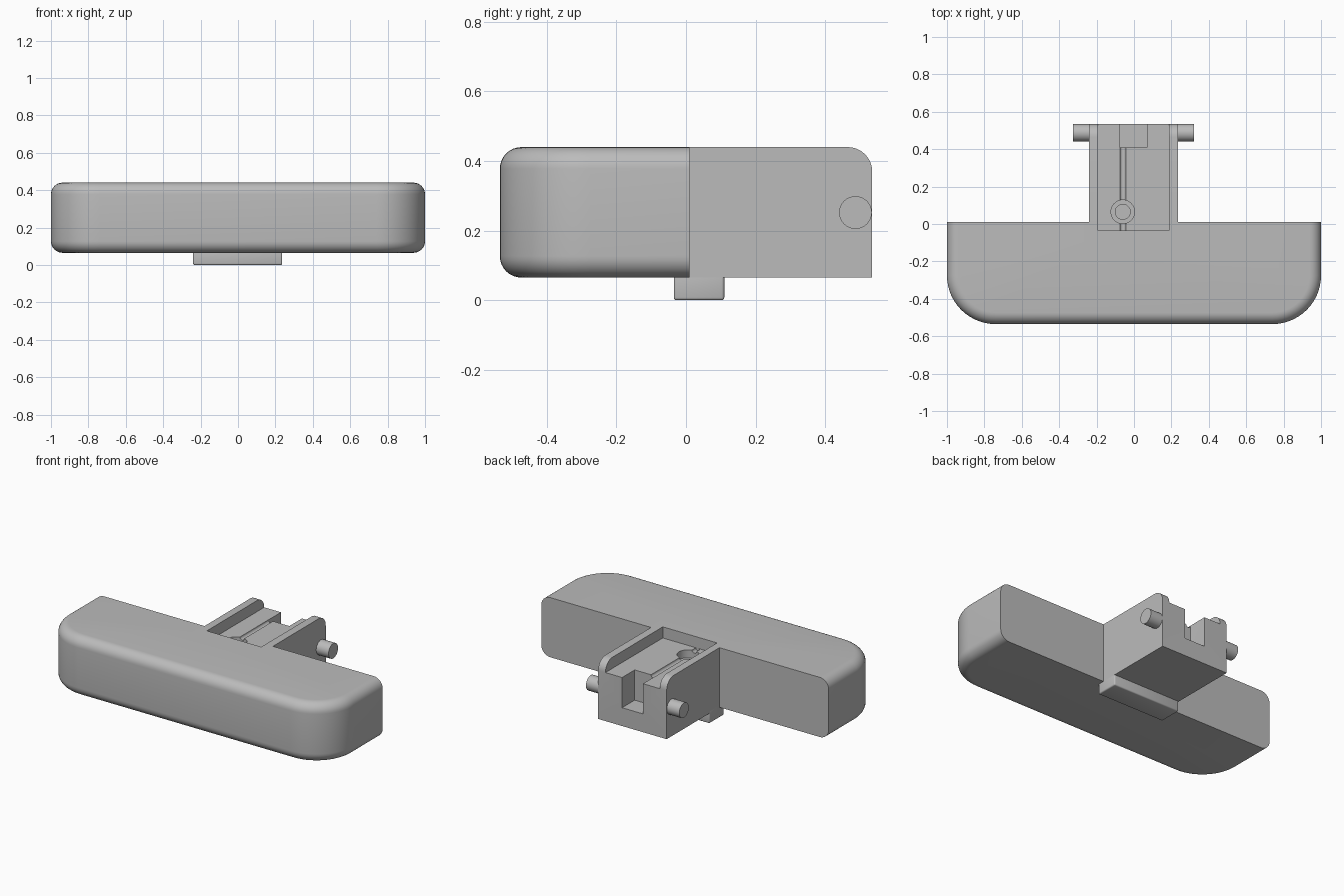
import bpy, bmesh
from math import sin, cos, pi, radians

cube = bpy.data.objects.get("Cube")
if cube:
    bpy.data.objects.remove(cube, do_unlink=True)

grey = bpy.data.materials.new("plain grey")
grey.use_nodes = True
grey.diffuse_color = (0.5, 0.5, 0.5, 1)
grey.node_tree.nodes["Principled BSDF"].inputs["Base Color"].default_value = (0.5, 0.5, 0.5, 1)

BOTTOM, TOP, BACK, FLOOR = 0.065, 0.44, 0.535, 0.37
LEFT, RIGHT = 0.236, -0.24          # sides of the mounting block


def loft(name, rings):
    """Skin a stack of equal closed rings and cap both ends."""
    bm = bmesh.new()
    rows = [[bm.verts.new(p) for p in ring] for ring in rings]
    for a, b in zip(rows, rows[1:]):
        for i in range(len(a)):
            j = (i + 1) % len(a)
            bm.faces.new((a[i], a[j], b[j], b[i]))
    bm.faces.new(rows[0][::-1])
    bm.faces.new(rows[-1])
    bmesh.ops.recalc_face_normals(bm, faces=bm.faces[:])
    mesh = bpy.data.meshes.new(name)
    bm.to_mesh(mesh)
    bm.free()
    mesh.materials.append(grey)
    ob = bpy.data.objects.new(name, mesh)
    bpy.context.collection.objects.link(ob)
    return ob


def box(name, x0, x1, y0, y1, z0, z1):
    return loft(name, [[(x0, y0, z), (x1, y0, z), (x1, y1, z), (x0, y1, z)] for z in (z0, z1)])


def circle(r, n):
    return [(r * cos(2 * pi * i / n), r * sin(2 * pi * i / n)) for i in range(n)]


def rod_x(name, x0, x1, y, z, r, n=40):
    return loft(name, [[(x, y + a, z + b) for a, b in circle(r, n)] for x in (x0, x1)])


def rod_z(name, x, y, z0, z1, r, n=40):
    return loft(name, [[(x + a, y + b, z) for a, b in circle(r, n)] for z in (z0, z1)])


def apply_modifier(ob, mod):
    bpy.context.view_layer.objects.active = ob
    bpy.ops.object.modifier_apply(modifier=mod.name)


def combine(ob, other, operation):
    mod = ob.modifiers.new(operation, 'BOOLEAN')
    mod.operation, mod.solver, mod.object = operation, 'EXACT', other
    apply_modifier(ob, mod)
    bpy.data.objects.remove(other, do_unlink=True)


def smooth(ob):
    bpy.ops.object.select_all(action='DESELECT')
    ob.select_set(True)
    bpy.context.view_layer.objects.active = ob
    bpy.ops.object.shade_smooth_by_angle(angle=radians(30))


# Main bar: flat back, rounded front corners and rolled edges
def bar_ring(inset, z, corner=0.26, steps=14):
    r, cx, cy = corner - inset, 1 - corner, -BACK + corner
    arc = [(cx + r * cos(t), cy - r * sin(t), z)
           for t in (pi / 2 * i / steps for i in range(steps + 1))]
    right_half = [(1 - inset, 0.01, z)] + arc
    return right_half + [(-x, y, z) for x, y, z in reversed(right_half)]


edge, steps = 0.062, 8
angles = [pi / 2 * i / steps for i in range(steps + 1)]
rings = [bar_ring(edge * (1 - sin(t)), BOTTOM + edge * (1 - cos(t))) for t in angles]
rings += [bar_ring(edge * (1 - sin(t)), TOP - edge * (1 - cos(t))) for t in reversed(angles)]
body = loft("body", rings)

# Mounting block with a rounded upper back edge
round_r = 0.07
profile = [(-0.1, BOTTOM), (BACK, BOTTOM)]
profile += [(BACK - round_r + round_r * cos(t), TOP - round_r + round_r * sin(t)) for t in angles]
profile += [(-0.1, TOP)]
block = loft("mounting_block", [[(x, y, z) for y, z in profile] for x in (RIGHT, LEFT)])
combine(body, block, 'UNION')

# Recess, rear notch, groove and stepped hole
hole_x, hole_y = -0.06, 0.065
combine(body, box("recess_cutter", -0.192, 0.186, -0.035, 0.7, FLOOR, 0.6), 'DIFFERENCE')
combine(body, box("notch_cutter", -0.075, 0.07, 0.41, 0.7, 0.18, 0.6), 'DIFFERENCE')
groove = loft("groove_cutter", [[(hole_x + a, y, FLOOR + b) for a, b in circle(0.016, 16)]
                                for y in (-0.034, 0.45)])
combine(body, groove, 'DIFFERENCE')
combine(body, rod_z("wide_hole_cutter", hole_x, hole_y, 0.32, 0.5, 0.063), 'DIFFERENCE')
combine(body, rod_z("deep_hole_cutter", hole_x, hole_y, 0.2, 0.5, 0.04), 'DIFFERENCE')
smooth(body)

# Hinge pins on both sides
for name, x0, x1 in (("left_pin", 0.2, 0.322), ("right_pin", -0.327, -0.205)):
    smooth(rod_x(name, x0, x1, 0.487, 0.252, 0.047))

# Locating foot under the block, softened along its lower edges
foot = box("foot", RIGHT, LEFT, -0.035, 0.11, 0, BOTTOM + 0.02)
bevel = foot.modifiers.new("soft_edges", 'BEVEL')
bevel.width, bevel.segments = 0.008, 3
apply_modifier(foot, bevel)
smooth(foot)
